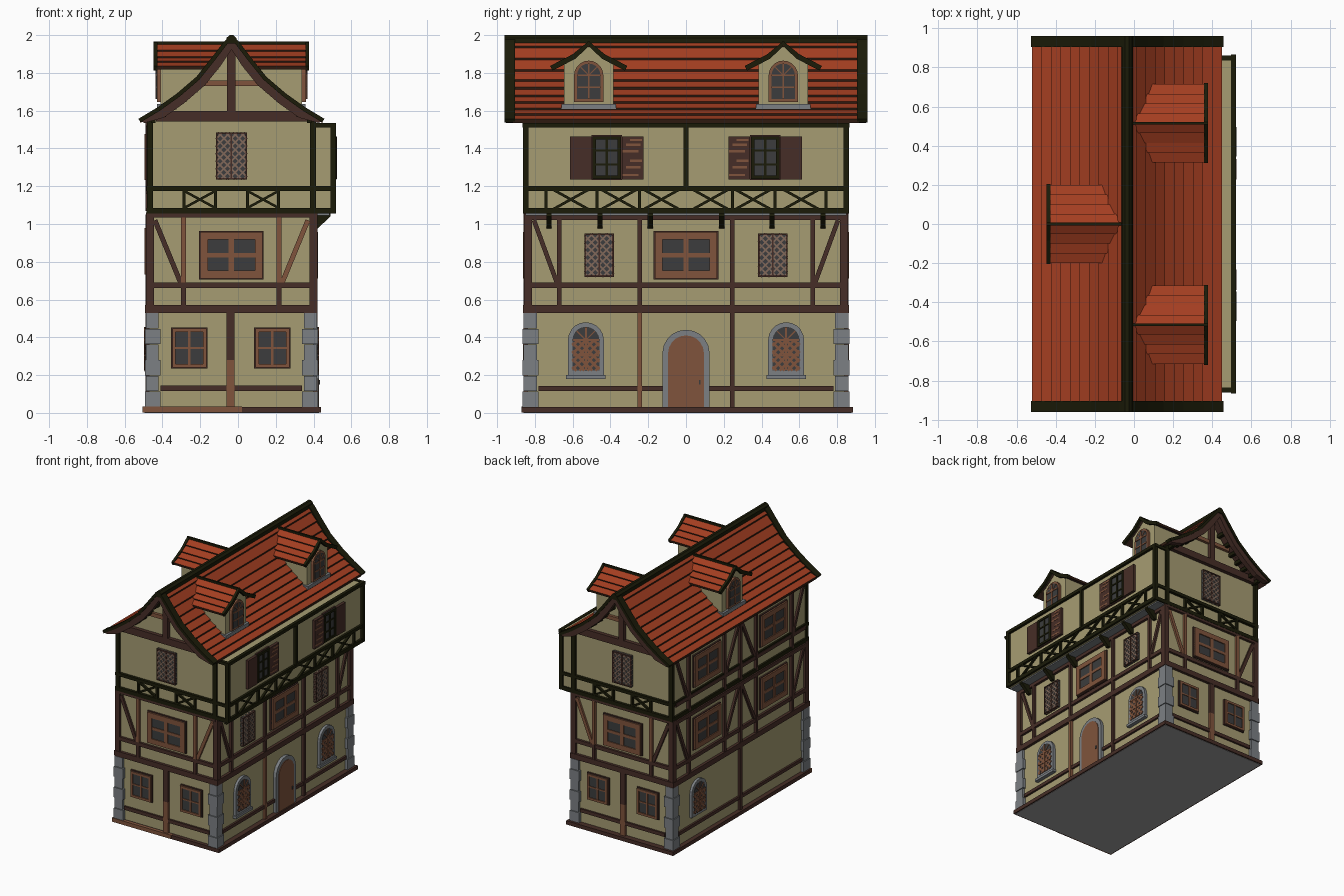
import bpy, bmesh, math
from mathutils import Vector

if "Cube" in bpy.data.objects:
    bpy.data.objects.remove(bpy.data.objects["Cube"])

COL = {"plaster": (.38, .335, .17), "roof_red": (.37, .048, .015), "dark_olive": (.0105, .0105, .0025),
       "brown": (.062, .027, .02), "light_brown": (.215, .088, .045), "stone": (.2, .215, .23),
       "glass_grey": (.045, .046, .047), "floor_grey": (.34, .34, .34), "tile_shadow": (.03, .012, .006),
       "pale_wood": (.22, .14, .1)}
MATS = []
for n, c in COL.items():
    m = bpy.data.materials.new(n)
    m.diffuse_color = (*c, 1)
    m.use_nodes = True
    m.node_tree.nodes["Principled BSDF"].inputs["Base Color"].default_value = m.diffuse_color
    MATS.append(m)
PL, RED, OL, BR, LB, ST, GL, FG, TS, PW = range(10)
CX, W, Y = -0.035, 0.435, 0.84      # house axis, half width, half length
parts = {}


def prism(part, mat, F, pts, d0, d1, side=None):
    """Extrude outline pts (u, z) from depth d0 to d1 through the mapping F."""
    bm = parts.setdefault(part, bmesh.new())
    a = [bm.verts.new(F(u, z, d0)) for u, z in pts]
    b = [bm.verts.new(F(u, z, d1)) for u, z in pts]
    n = len(pts)
    for f in (bm.faces.new(a), bm.faces.new(b[::-1])):
        f.material_index = mat
    for i in range(n):
        f = bm.faces.new((a[i], b[i], b[(i + 1) % n], a[(i + 1) % n]))
        f.material_index = side[i] if side else mat


def rect(u0, u1, z0, z1):
    return [(u0, z0), (u1, z0), (u1, z1), (u0, z1)]


def box(part, mat, x0, x1, y0, y1, z0, z1):
    prism(part, mat, lambda u, z, d: (u, d, z), rect(x0, x1, z0, z1), y0, y1)


def bar(part, mat, F, u0, z0, u1, z1, w, d0=0, d1=.02):
    t = Vector((u1 - u0, z1 - z0)).normalized() * w / 2
    prism(part, mat, F, [(u0 - t.y, z0 + t.x), (u1 - t.y, z1 + t.x), (u1 + t.y, z1 - t.x), (u0 + t.y, z0 - t.x)], d0, d1)


def arch(u, z0, z1, w):
    r = w / 2
    return [(u - r, z0), (u + r, z0)] + [(u + r * math.cos(math.pi * i / 10), z1 - r + r * math.sin(math.pi * i / 10)) for i in range(11)]


def lattice(part, F, u0, u1, z0, z1, step, d, mat, bw):
    """Diagonal crossing bars clipped to a rectangle."""
    w, h = u1 - u0, z1 - z0
    c = step / 2
    while c < w + h:
        a, b = max(0, c - h), min(w, c)
        if b - a > .01:
            bar(part, mat, F, u0 + a, z0 + c - a, u0 + b, z0 + c - b, bw, 0, d)
            bar(part, mat, F, u1 - a, z0 + c - a, u1 - b, z0 + c - b, bw, 0, d)
        c += step


def window(part, F, u, z, w, h, fr, mul, mat=LB, rows=2, edge=True):
    """Framed window with a grid of panes."""
    if edge:
        prism(part, BR, F, rect(u - w / 2 - .006, u + w / 2 + .006, z - h / 2 - .006, z + h / 2 + .006), 0, .012)
    prism(part, GL, F, rect(u - w / 2, u + w / 2, z - h / 2, z + h / 2), 0, .016)
    for s in (-1, 1):
        a, b = sorted((s * w / 2, s * (w / 2 - fr)))
        prism(part, mat, F, rect(u + a, u + b, z - h / 2, z + h / 2), 0, .024)
        a, b = sorted((s * h / 2, s * (h / 2 - fr)))
        prism(part, mat, F, rect(u - w / 2, u + w / 2, z + a, z + b), 0, .024)
    bar(part, mat, F, u, z - h / 2, u, z + h / 2, mul, 0, .022)
    for i in range(1, rows):
        zz = z - h / 2 + h * i / rows
        bar(part, mat, F, u - w / 2, zz, u + w / 2, zz, mul * .8, 0, .021)


def lattice_window(part, F, u, z, w, h):
    window(part, F, u, z, w, h, .009, .009, BR, 1, False)
    lattice(part, F, u - w / 2, u + w / 2, z - h / 2, z + h / 2, .04, .02, PW, .009)


def arch_window(part, F, u, z0, z1, w, fr, fmat, lat=True):
    prism(part, fmat, F, arch(u, z0, z1, w), 0, .02)
    wi, sp = w - 2 * fr, z1 - w / 2
    prism(part, GL, F, arch(u, z0 + fr, z1 - fr, wi), 0, .023)
    if lat:
        lattice(part, F, u - wi / 2, u + wi / 2, z0 + fr, sp, .042, .026, LB, .014)
    for p in (sp, (z0 + fr + sp) / 2):
        bar(part, LB, F, u - wi / 2, p, u + wi / 2, p, .01, 0, .028)
    bar(part, LB, F, u, z0 + fr, u, z1 - fr, .01, 0, .028)
    for s in (-1, 1):
        bar(part, LB, F, u, sp, u + s * wi * .34, sp + wi * .34, .007, 0, .028)


def offset(prof, n, floor=0):
    """Shift a falling profile along its normals."""
    out = []
    for i, p in enumerate(prof):
        a, b = prof[max(0, i - 1)], prof[min(len(prof) - 1, i + 1)]
        t = Vector((b[0] - a[0], b[1] - a[1])).normalized()
        out.append((max(0, p[0] - t.y * n), max(floor, p[1] + t.x * n)))
    return out


def resample(prof, n):
    out = []
    for i in range(n + 1):
        x = prof[-1][0] * i / n
        for (a, za), (b, zb) in zip(prof, prof[1:]):
            if a <= x <= b + 1e-6:
                out.append((x, za + (zb - za) * (x - a) / (b - a)))
                break
    return out


def tiles(part, F, prof, rows, th):
    """Overlapping tile rows, each a wedge with a dark upright lower edge."""
    p = resample(prof, rows)
    dn = offset(p, -.012)
    for i in range(rows):
        x, z = p[i + 1]
        prism(part, RED, F, [p[i], (x, z + th), (x - .003, z - .01), dn[i]], 0, 1, [RED, TS, BR, BR])


# facades: (u along the wall, z, depth outward)
front = lambda u, z, d: (u, -Y - d, z)
back = lambda u, z, d: (u, Y + d, z)
right = lambda u, z, d: (CX + W + d, u, z)
left = lambda u, z, d: (CX - W - d, u, z)
bay = lambda u, z, d: (.5 + d, u, z)
ROOF = [(0, 1.985), (.03, 1.955), (.095, 1.87), (.175, 1.77), (.28, 1.68), (.385, 1.605), (.485, 1.545)]

# walls, gables, floor, base and belt beams
under = offset(ROOF[:-1], -.025)
gab = [(CX - W, 1.05), (CX + W, 1.05), (CX + W, 1.54)] + [(CX + u, z) for u, z in under[::-1]] + [(CX - u, z) for u, z in under[1:]] + [(CX - W, 1.54)]
prism("upper_walls", PL, lambda u, z, d: (u, d, z), gab, -Y, Y)
box("lower_walls", PL, CX - W, CX + W, -Y, Y, .01, 1.06)
box("floor_slab", FG, -.495, .43, -.86, .875, 0, .02)
box("base_beam", BR, -.505, .44, -.87, .885, .002, .032)
box("base_beam", LB, -.506, .02, -.872, -.85, .002, .033)
box("belt_beam", BR, -.492, .422, -.862, .862, .53, .572)
box("overhang_bay", PL, .39, .5, -.85, .85, 1.055, 1.53)
box("overhang_soffit", ST, .39, .485, -.85, .85, 1.046, 1.06)
for z0, z1 in ((1.055, 1.085), (1.175, 1.2)):
    box("upper_belt", OL, -.485, .518, -.862, .862, z0, z1)
box("bay_frame", OL, .495, .52, -.865, .865, 1.51, 1.535)
for s in (-1, 1):
    y0, y1 = sorted((s * .835, s * .862))
    box("bay_frame", OL, .49, .52, y0, y1, 1.06, 1.535)
    box("bay_frame", OL, .39, .52, y0, y1, 1.512, 1.535)
    for x in (-.482, .38):
        box("upper_corner_post", OL, x, x + .032, y0, y1, 1.06, 1.56)
    y0, y1 = sorted((s * .815, s * .858))
    for x in (-.488, .378):
        box("middle_corner_post", BR, x, x + .042, y0, y1, .55, 1.06)
    # stone corner blocks
    for sx in (-1, 1):
        for i in range(6):
            k = .01 * (i % 2)
            xs = sorted((CX + sx * (.458 - k / 2), CX + sx * (.375 + k)))
            ys = sorted((s * (.866 - k / 2), s * (.78 + k)))
            box("corner_stones", ST, *xs, *ys, .032 + i * .083, .113 + i * .083)

# front and back facades
for F in (front, back):
    bar("ground_timber", BR, F, -.04, .28, -.04, .54, .042)
    bar("ground_timber", LB, F, -.04, .03, -.04, .28, .042)
    bar("ground_timber", BR, F, -.41, .13, .34, .13, .028, 0, .015)
    for u in (-.258, .182):
        window("ground_window", F, u, .343, .18, .205, .018, .014)
    bar("middle_timber", BR, F, -.46, 1.045, .4, 1.045, .02)
    bar("middle_timber", BR, F, -.46, .675, .4, .675, .03, 0, .018)
    for s in (-1, 1):
        bar("middle_timber", LB, F, CX + s * .253, .69, CX + s * .253, 1.04, .026)
        bar("middle_timber", BR, F, CX + s * .253, .57, CX + s * .253, .69, .026)
        bar("middle_timber", BR if s < 0 else LB, F, CX + s * .405, 1.02, CX + s * .265, .68, .026, 0, .016)
        a = CX + s * .085
        b = CX + s * .25
        for q in (a, b):
            bar("cross_brace", OL, F, q, 1.08, q, 1.18, .016)
        bar("cross_brace", OL, F, a, 1.085, b, 1.175, .013)
        bar("cross_brace", OL, F, b, 1.085, a, 1.175, .013, 0, .018)
    window("middle_window", F, CX, .835, .33, .245, .04, .028)
    lattice_window("lattice_window", F, CX, 1.36, .165, .25)
    bar("gable_timber", BR, F, CX - .4, 1.57, CX + .4, 1.57, .055, 0, .03)
    bar("gable_timber", BR, F, CX, 1.57, CX, 1.95, .045, 0, .03)
    bar("gable_timber", LB, F, CX - .17, 1.745, CX + .17, 1.745, .03, 0, .022)

# right facade: ground and middle floors
bar("ground_timber", BR, right, -.78, .13, -.12, .13, .026, 0, .015)
bar("ground_timber", BR, right, .12, .13, .78, .13, .026, 0, .015)
bar("middle_timber", BR, right, -.82, 1.035, .82, 1.035, .03)
bar("middle_timber", BR, right, -.82, .675, .82, .675, .03, 0, .018)
prism("door", ST, right, arch(0, .03, .44, .25), 0, .025)
prism("door", LB, right, arch(0, .03, .41, .19), 0, .03)
prism("door", GL, right, rect(.068, .078, .15, .175), .03, .035)
window("middle_window", right, 0, .835, .33, .245, .04, .028)
for s in (-1, 1):
    bar("ground_timber", LB if s < 0 else BR, right, s * .245, .03, s * .245, .54, .026)
    arch_window("arched_window", right, s * .53, .2, .48, .19, .024, ST)
    prism("arched_window", ST, right, rect(s * .53 - .105, s * .53 + .105, .18, .2), 0, .03)
    for u in (.245, .67):
        bar("middle_timber", BR, right, s * u, .57, s * u, 1.04, .024)
    bar("middle_timber", BR, right, s * .805, 1.02, s * .68, .68, .024, 0, .016)
    lattice_window("lattice_window", right, s * .46, .835, .155, .23)
    # overhanging bay: braces, brackets, shuttered windows
    for u in (.13, .355, .61):
        a, b = s * (u - .09), s * (u + .09)
        bar("cross_brace", OL, bay, a, 1.08, b, 1.18, .014, 0, .017)
        bar("cross_brace", OL, bay, b, 1.08, a, 1.18, .014, 0, .015)
    for u in (.245, .47, .74):
        bar("cross_brace", OL, bay, s * u, 1.08, s * u, 1.18, .016, 0, .017)
    for u in (.19, .455, .725):
        prism("bracket", OL, lambda x, z, d: (x, d, z), [(.395, .975), (.42, .975), (.49, 1.04), (.49, 1.06), (.395, 1.06)], s * u - .014, s * u + .014)
    window("shuttered_window", bay, s * .42, 1.352, .15, .225, .018, .014, OL, 3)
    for t in (-1, 1):
        c = s * .42 + t * .138
        prism("shutter", BR, bay, rect(c - .057, c + .057, 1.235, 1.462), 0, .022)
        if (s, t) != (-1, -1) and (s, t) != (1, 1):
            for i, z in enumerate((1.26, 1.3, 1.335, 1.385, 1.42, 1.445)):
                k = .02 * (i % 3)
                prism("shutter", LB, bay, rect(c - .055 + k, c + .03 + k / 2, z - .006, z + .006), 0, .0235)
bar("bay_frame", OL, bay, 0, 1.19, 0, 1.52, .026)

# left facade
bar("ground_timber", BR, left, -.78, .13, .78, .13, .026, 0, .015)
bar("ground_timber", BR, left, 0, .03, 0, .54, .03)
arch_window("arched_window", left, .53, .2, .48, .19, .024, ST)
for zb in (.57, 1.07):
    bar("middle_timber", BR, left, -.82, zb + .105, .82, zb + .105, .03, 0, .018)
    bar("middle_timber", BR, left, -.82, zb + .465, .82, zb + .465, .03)
    bar("middle_timber", BR, left, 0, zb, 0, zb + .46, .028)
    for s in (-1, 1):
        for u in (.2, .65):
            bar("middle_timber", BR, left, s * u, zb, s * u, zb + .46, .024)
        bar("middle_timber", BR, left, s * .8, zb + .45, s * .665, zb + .11, .024, 0, .016)
        bar("middle_timber", BR, left, s * .02, zb + .45, s * .185, zb + .11, .024, 0, .016)
        window("middle_window", left, s * .42, zb + .285, .33, .245, .04, .028)

# main roof: tiles, barge boards, ridge, rafter stubs
for s in (-1, 1):
    F = lambda u, z, d, s=s: (CX + s * u, -.915 + 1.83 * d, z)
    tiles("roof_tiles", F, ROOF, 10, .012)
    G = lambda u, z, d, s=s: (CX + s * u, d, z)
    for e in (-1, 1):
        prism("barge_board", BR, G, ROOF + offset(ROOF, -.05, 1.535)[::-1], e * .91, e * .952)
        prism("barge_cap", OL, G, offset(ROOF, .014) + offset(ROOF, -.008, 1.535)[::-1], e * .905, e * .96)
        for u, z in offset(resample(ROOF, 9), -.035)[2:-1]:
            prism("rafter_stub", OL, G, rect(u - .012, u + .012, z - .014, z + .014), e * .83, e * .912)
prism("ridge_beam", OL, lambda u, z, d: (CX + u, d, z), [(-.03, 1.955), (.03, 1.955), (.026, 1.985), (0.01, 2), (-.01, 2), (-.026, 1.985)], -.96, .96)

# dormers
DR = [(0, 1.955), (.08, 1.89), (.2, 1.828)]
for s, yc in ((1, -.515), (1, .515), (-1, 0)):
    D = lambda u, z, d: (CX + s * (.375 + d), yc + u, z)
    prism("dormer_wall", PL, D, [(-.13, 1.6), (.13, 1.6), (.13, 1.855), (.08, 1.88), (0, 1.94), (-.08, 1.88), (-.13, 1.855)], -.33, 0)
    prism("dormer_sill", ST, D, rect(-.145, .145, 1.608, 1.636), -.05, .018)
    arch_window("dormer_window", D, 0, 1.645, 1.865, .155, .016, LB, False)
    for t in (-1, 1):
        R = lambda u, z, d: (CX + s * (.4 + d * (.015 + .57 * u - .4)), yc + t * u, z)
        tiles("dormer_roof", R, DR, 4, .008)
        B = lambda u, z, d: (CX + s * d, yc + t * u, z)
        prism("dormer_barge", OL, B, offset(DR, .01) + offset(DR, -.018)[::-1], .392, .412)
    prism("dormer_ridge", OL, D, rect(-.007, .007, 1.945, 1.967), -.36, .037)

# turn the collected parts into objects
for name, bm in parts.items():
    bmesh.ops.recalc_face_normals(bm, faces=bm.faces)
    me = bpy.data.meshes.new(name)
    used = sorted({f.material_index for f in bm.faces})
    for i in used:
        me.materials.append(MATS[i])
    for f in bm.faces:
        f.material_index = used.index(f.material_index)
    bm.to_mesh(me)
    bm.free()
    bpy.context.collection.objects.link(bpy.data.objects.new(name, me))
